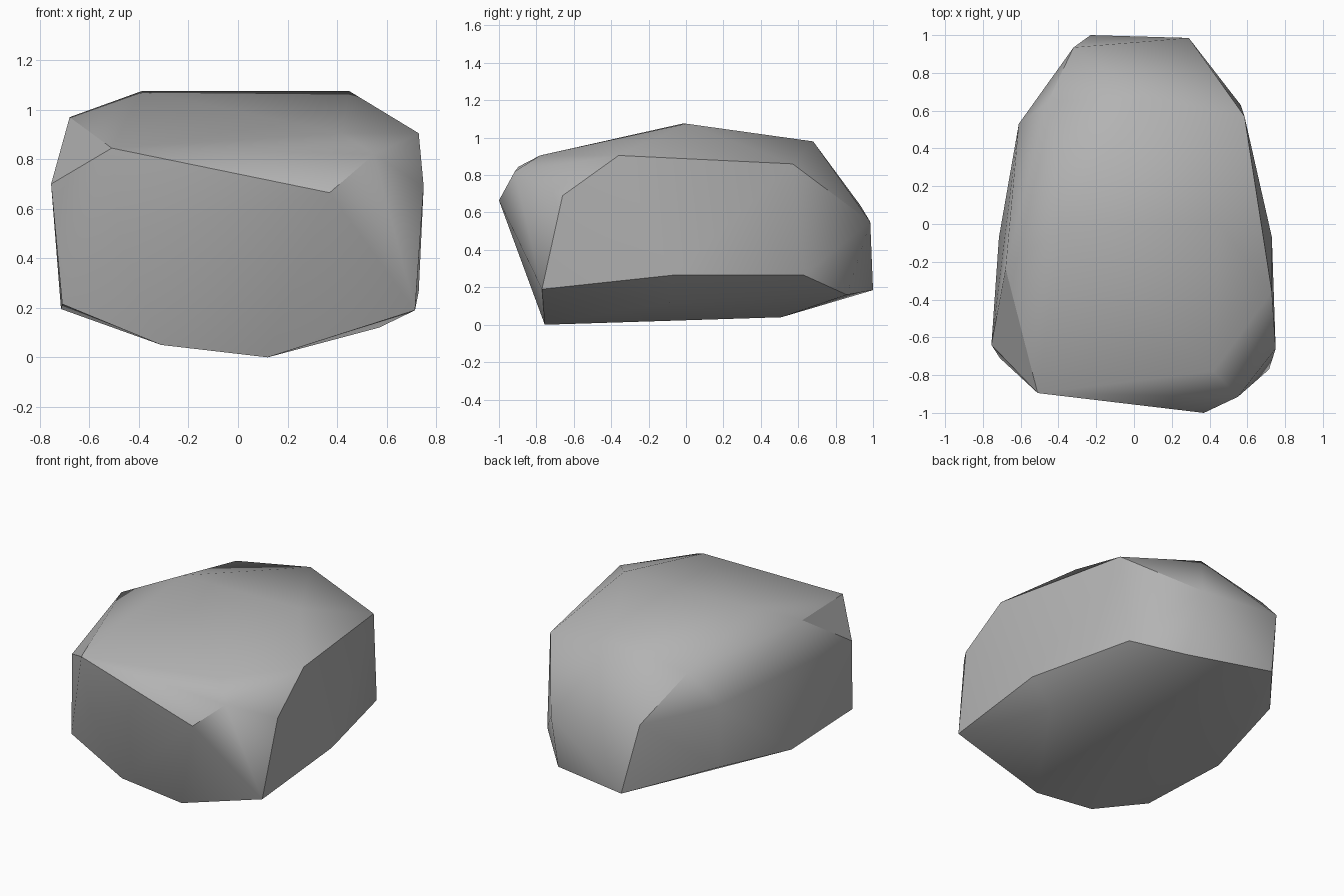
import bpy
import bmesh
import math

# Remove the default cube only
default_cube = bpy.data.objects.get("Cube")
if default_cube:
    bpy.data.objects.remove(default_cube, do_unlink=True)


def make_material(name, colour):
    material = bpy.data.materials.new(name)
    material.use_nodes = True
    material.diffuse_color = colour
    material.node_tree.nodes["Principled BSDF"].inputs["Base Color"].default_value = colour
    return material


def make_hull(name, corner_groups, material, sharp_angle):
    """Wrap a convex skin around groups of corner points."""
    bm = bmesh.new()
    for group in corner_groups:
        for corner in group:
            bm.verts.new(corner)
    hull = bmesh.ops.convex_hull(bm, input=bm.verts)
    unused = [v for v in hull["geom_interior"] + hull["geom_unused"]
              if isinstance(v, bmesh.types.BMVert)]
    bmesh.ops.delete(bm, geom=list(set(unused)), context="VERTS")
    bmesh.ops.recalc_face_normals(bm, faces=bm.faces)
    mesh = bpy.data.meshes.new(name)
    bm.to_mesh(mesh)
    bm.free()
    mesh.materials.append(material)
    obj = bpy.data.objects.new(name, mesh)
    bpy.context.collection.objects.link(obj)
    bpy.ops.object.select_all(action="DESELECT")
    obj.select_set(True)
    bpy.context.view_layer.objects.active = obj
    bpy.ops.object.shade_smooth_by_angle(angle=math.radians(sharp_angle))
    return obj


# Ridge across the top of the boulder and the slopes beside it
crown = [(-.39, -.02, 1.075), (.45, 0, 1.075), (.05, .68, .98),
         (-.68, -.235, .97), (.42, -.78, .905)]

# Chipped rim where the top breaks into the sides
shoulder = [(.73, -.36, .905), (.585, .57, .86), (-.46, .64, .9),
            (-.51, -.895, .845), (.55, -.915, .82)]

# Widest band of the sides
waist = [(.75, -.66, .69), (.37, -1, .665), (-.755, -.64, .7),
         (-.61, .53, .685), (-.32, .935, .634), (.29, .985, .55),
         (-.48, -.85, .48)]

# Lower rim of the sides
lower_rim = [(.715, -.77, .19), (.73, -.07, .265), (.565, .63, .265),
             (.325, .86, .16), (-.23, 1, .185), (-.61, .53, .28),
             (-.715, -.07, .195), (-.71, -.71, .215)]

# Shallow keel the boulder rests on
underside = [(.57, -.09, .12), (.12, -.755, 0), (-.31, -.76, .05), (.1, .51, .04)]

stone_grey = make_material("stone grey", (.45, .45, .45, 1))
make_hull("boulder", [crown, shoulder, waist, lower_rim, underside], stone_grey, 35)
